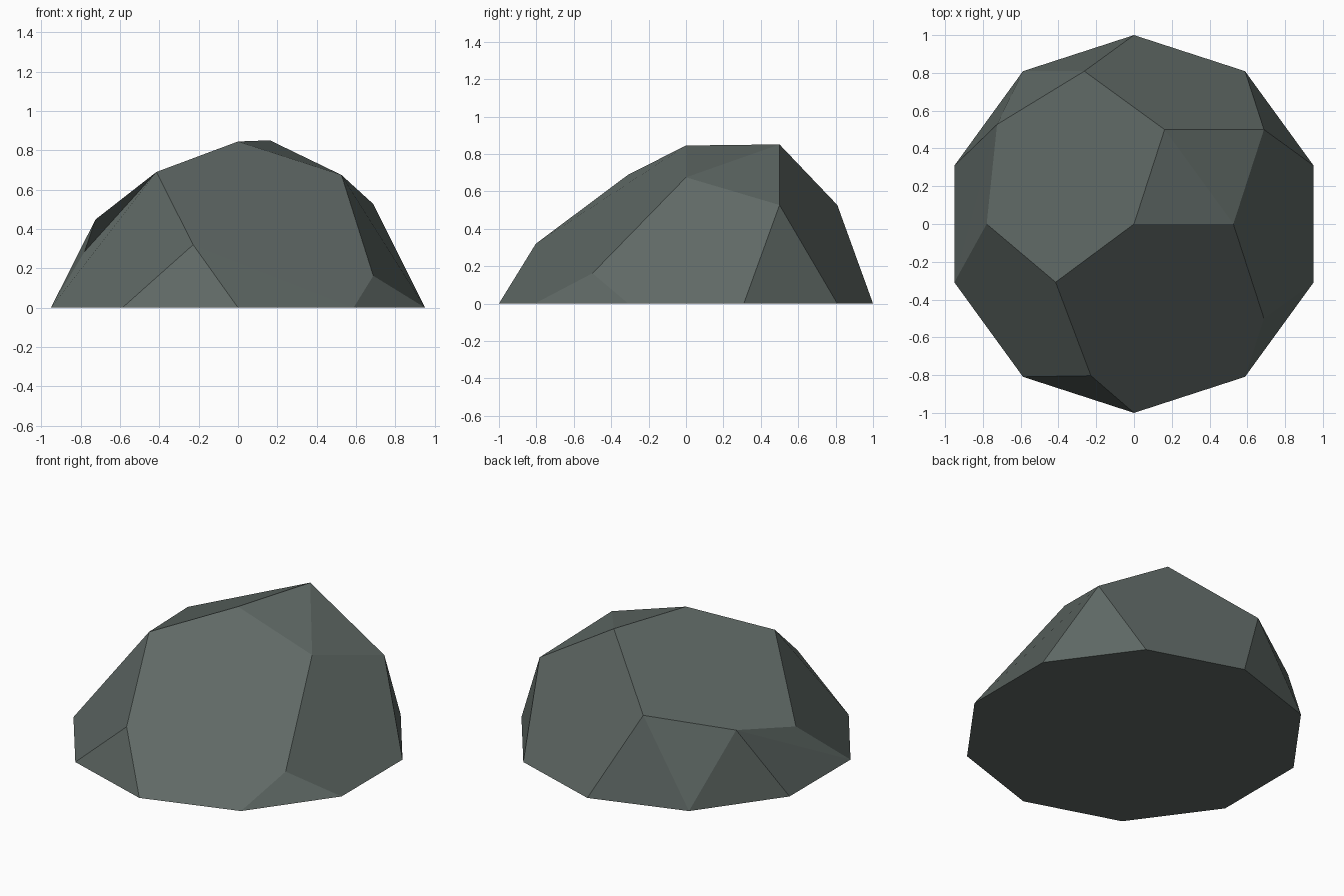
import bpy, bmesh, math

if "Cube" in bpy.data.objects:
    bpy.data.objects.remove(bpy.data.objects["Cube"])

# Single grey-green stone colour
stone = bpy.data.materials.new("grey_green_stone")
stone.diffuse_color = (0.115, 0.141, 0.131, 1.0)
stone.use_nodes = True
stone.node_tree.nodes["Principled BSDF"].inputs["Base Color"].default_value = stone.diffuse_color

# Upper corners of the irregular dome
corners = [
    (0.0, 0.0, 0.845),        # crown
    (0.162, 0.5, 0.851),      # peak
    (0.526, 0.0, 0.675),      # right shoulder
    (-0.415, -0.308, 0.69),   # left shoulder
    (0.688, 0.5, 0.527),      # middle corners
    (-0.263, 0.809, 0.527),
    (-0.725, 0.527, 0.448),
    (-0.78, 0.0, 0.285),
    (-0.228, -0.803, 0.32),
    (0.688, -0.5, 0.162),
]

# Ten-sided base ring, counter-clockwise from 18 degrees
for k in range(10):
    a = math.radians(18 + 36 * k)
    corners.append((math.cos(a), math.sin(a), 0.0))

# Wrap the corners in a convex skin, as a chipped stone
bm = bmesh.new()
for p in corners:
    bm.verts.new(p)
bm.verts.index_update()
bmesh.ops.convex_hull(bm, input=bm.verts[:])
bmesh.ops.recalc_face_normals(bm, faces=bm.faces[:])

# Merge the flat underside into one face
foot = [f for f in bm.faces if f.normal.z < -0.99]
bmesh.ops.dissolve_faces(bm, faces=foot)

mesh = bpy.data.meshes.new("faceted_rock")
bm.to_mesh(mesh)
bm.free()
mesh.materials.append(stone)
rock = bpy.data.objects.new("faceted_rock", mesh)
bpy.context.collection.objects.link(rock)

# Large facets, by corner number, shade as single planes
large = [
    {0, 3, 8, 17, 18, 9, 2},
    {0, 1, 5, 6, 7, 3},
    {2, 9, 19, 10, 4},
    {1, 4, 11, 12, 5},
    {3, 7, 15, 16, 8},
]
tidy = {tuple(round(c, 4) for c in p): i for i, p in enumerate(corners)}
number = [tidy[tuple(round(c, 4) for c in v.co)] for v in mesh.vertices]


def facet_of(poly):
    ids = {number[i] for i in poly.vertices}
    return next((n for n, group in enumerate(large) if ids <= group), None)


sums = {}
for poly in mesh.polygons:
    n = facet_of(poly)
    if n is not None:
        step = poly.normal * poly.area
        sums[n] = sums[n] + step if n in sums else step

normals = []
for poly in mesh.polygons:
    n = facet_of(poly)
    direction = poly.normal.copy() if n is None else sums[n].normalized()
    normals += [direction] * poly.loop_total
mesh.normals_split_custom_set(normals)
